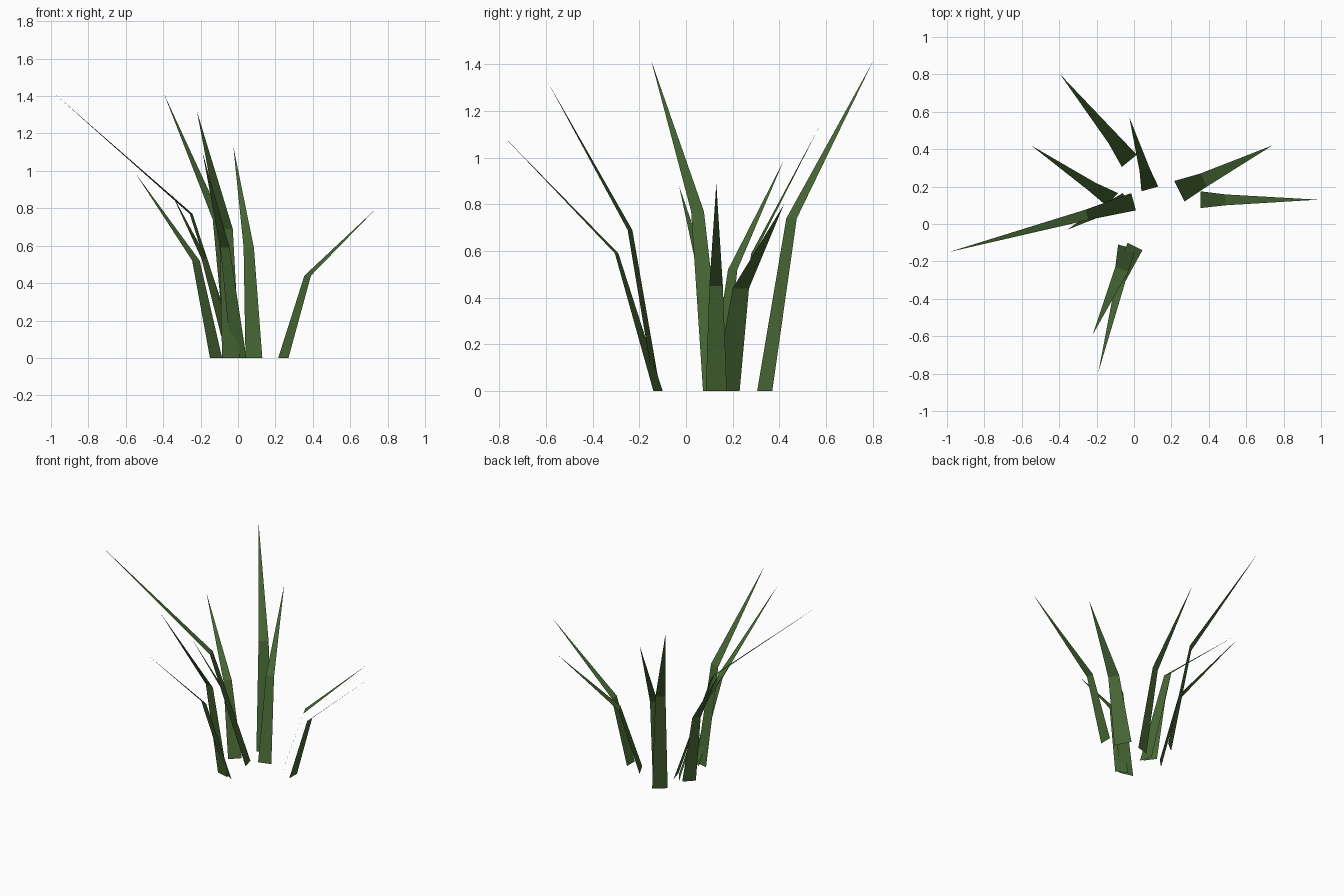
import bpy
from mathutils import Vector

# One flat leaf colour
green = bpy.data.materials.new("leaf green")
green.diffuse_color = (0.065, 0.14, 0.036, 1)


def blade(name, base_a, base_b, mid_a, mid_b, mid_z, tip):
    """Thin folded leaf: a tapering stem panel and a pointed upper panel."""
    pts = [Vector((*base_a, 0)), Vector((*base_b, 0)),
           Vector((*mid_b, mid_z)), Vector((*mid_a, mid_z)), Vector(tip)]
    faces = [(0, 1, 2, 3), (3, 2, 4)]
    # keep the outer, underside face as the front of the leaf
    lean = pts[4] - pts[0]
    lean.z = 0
    if (pts[1] - pts[0]).cross(pts[3] - pts[0]).dot(lean) < 0:
        faces = [f[::-1] for f in faces]
    mesh = bpy.data.meshes.new(name)
    mesh.from_pydata(pts, [], faces)
    mesh.materials.append(green)
    bpy.context.collection.objects.link(bpy.data.objects.new(name, mesh))


# Back leaves
blade("back_left_leaf", (-0.065, 0.305), (0.015, 0.37),
      (-0.135, 0.43), (-0.085, 0.475), 0.74, (-0.395, 0.80, 1.41))
blade("back_leaf", (0.04, 0.175), (0.13, 0.20),
      (0.03, 0.28), (0.085, 0.295), 0.59, (-0.025, 0.57, 1.13))

# Right leaves
blade("right_back_leaf", (0.215, 0.23), (0.27, 0.12),
      (0.355, 0.27), (0.39, 0.20), 0.44, (0.74, 0.42, 0.80))
blade("right_leaf", (0.355, 0.085), (0.355, 0.175),
      (0.49, 0.10), (0.49, 0.158), 0.45, (0.985, 0.13, 0.89))

# Left leaves
blade("left_back_leaf", (-0.15, 0.10), (-0.085, 0.165),
      (-0.245, 0.18), (-0.205, 0.22), 0.52, (-0.55, 0.42, 0.99))
blade("left_long_leaf", (0.01, 0.073), (-0.015, 0.165),
      (-0.243, 0.022), (-0.258, 0.077), 0.77, (-0.99, -0.15, 1.42))
blade("left_short_leaf", (-0.005, 0.09), (-0.06, 0.165),
      (-0.165, 0.045), (-0.195, 0.09), 0.53, (-0.355, -0.03, 0.88))

# Front leaves
blade("front_tall_leaf", (-0.085, -0.11), (0.01, -0.135),
      (-0.10, -0.23), (-0.028, -0.25), 0.69, (-0.22, -0.59, 1.32))
blade("front_short_leaf", (-0.035, -0.10), (0.045, -0.14),
      (-0.095, -0.29), (-0.045, -0.305), 0.59, (-0.19, -0.79, 1.10))
